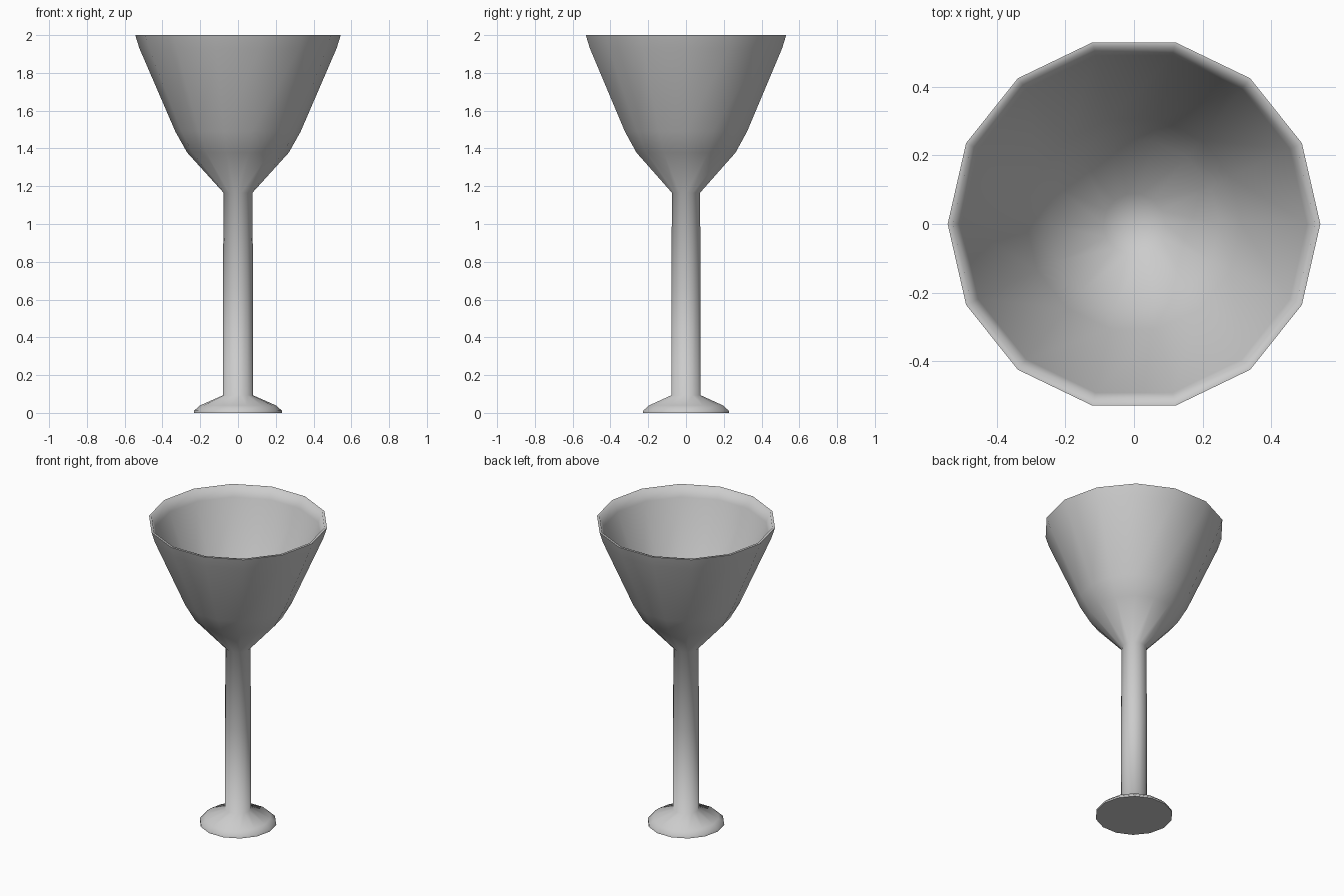
import bpy, bmesh, math

if "Cube" in bpy.data.objects:
    bpy.data.objects.remove(bpy.data.objects["Cube"])

SIDES = 14

# Half profile (radius, height): foot, stem, outer bowl, rim, inner bowl
profile = [
    (0.234, 0.0), (0.232, 0.012), (0.20, 0.04), (0.08, 0.093),
    (0.08, 0.65), (0.076, 1.165),
    (0.269, 1.378), (0.332, 1.49), (0.522, 1.93), (0.544, 2.0),
    (0.528, 2.0), (0.505, 1.93), (0.314, 1.49), (0.25, 1.39), (0.09, 1.235),
]

# Lathe the profile into rings with a vertex on the +x axis
bm = bmesh.new()
rings = []
for r, z in profile:
    ring = []
    for i in range(SIDES):
        a = 2 * math.pi * i / SIDES
        ring.append(bm.verts.new((r * math.cos(a), r * math.sin(a), z)))
    rings.append(ring)
for low, high in zip(rings, rings[1:]):
    for i in range(SIDES):
        j = (i + 1) % SIDES
        bm.faces.new((low[i], low[j], high[j], high[i]))

# Flat underside and inner bottom of the bowl
bm.faces.new(rings[0][::-1])
centre = bm.verts.new((0, 0, 1.21))
for i in range(SIDES):
    bm.faces.new((rings[-1][i], rings[-1][(i + 1) % SIDES], centre))
bmesh.ops.recalc_face_normals(bm, faces=bm.faces)

mesh = bpy.data.meshes.new("goblet")
bm.to_mesh(mesh)
bm.free()
goblet = bpy.data.objects.new("goblet", mesh)
bpy.context.collection.objects.link(goblet)

# Smooth shading, keeping the underside crisp
bpy.context.view_layer.objects.active = goblet
goblet.select_set(True)
bpy.ops.object.shade_smooth_by_angle(angle=math.radians(75))
